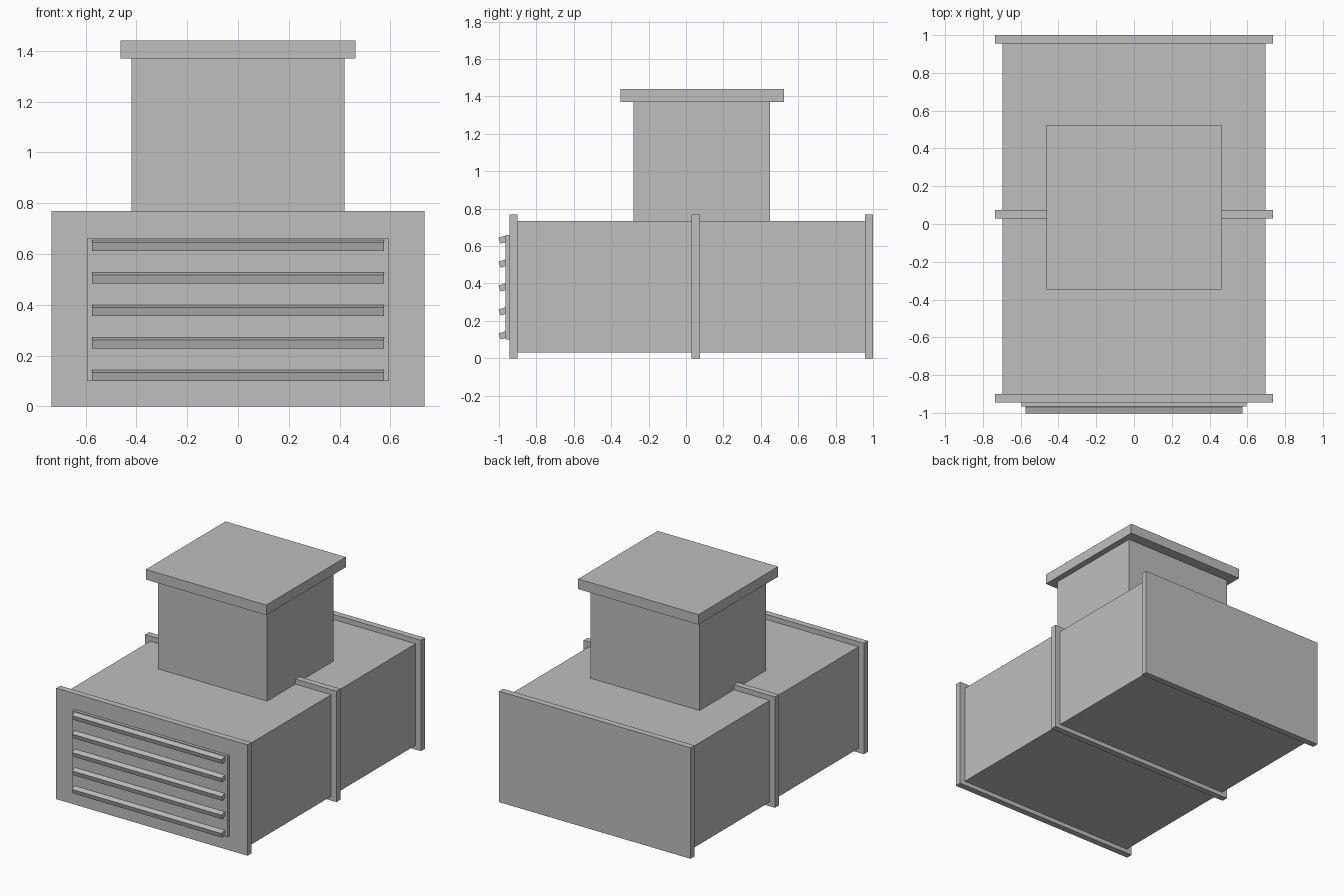
import bpy
import bmesh
from math import radians
from mathutils import Matrix

default = bpy.data.objects.get("Cube")
if default:
    bpy.data.objects.remove(default, do_unlink=True)

# Single painted sheet-metal colour
metal = bpy.data.materials.new("grey_metal")
metal.use_nodes = True
GREY = (0.52, 0.52, 0.52, 1)
metal.diffuse_color = GREY
metal.node_tree.nodes["Principled BSDF"].inputs["Base Color"].default_value = GREY


def box(name, width, y_range, z_range, tilt=0):
    """Box centred on x, optionally tilted about its own long axis."""
    (y0, y1), (z0, z1) = y_range, z_range
    bm = bmesh.new()
    bmesh.ops.create_cube(bm, size=1)
    bmesh.ops.transform(bm, verts=bm.verts,
                        matrix=Matrix.Diagonal((width, y1 - y0, z1 - z0, 1)))
    mesh = bpy.data.meshes.new(name)
    bm.to_mesh(mesh)
    bm.free()
    mesh.materials.append(metal)
    obj = bpy.data.objects.new(name, mesh)
    obj.location = (0, (y0 + y1) / 2, (z0 + z1) / 2)
    obj.rotation_euler.x = radians(tilt)
    bpy.context.collection.objects.link(obj)
    return obj


# Main duct and its three flanges
box("main_duct", 1.39, (-0.92, 0.98), (0.03, 0.735))
for name, y in (("front", -0.945), ("middle", 0.03), ("back", 0.956)):
    box(name + "_flange", 1.47, (y, y + 0.044), (0, 0.77))

# Vertical branch duct with its cap
box("branch_duct", 0.84, (-0.28, 0.45), (0.7, 1.38))
box("branch_cap", 0.925, (-0.35, 0.523), (1.37, 1.44))

# Front grille: backing plate and tilted louvre slats
box("grille_plate", 1.19, (-0.966, -0.935), (0.1, 0.66))
for i in range(5):
    z = 0.122 + i * 0.128
    box(f"louvre_slat_{i + 1}", 1.15, (-0.998, -0.962), (z - 0.017, z + 0.017), tilt=17)
